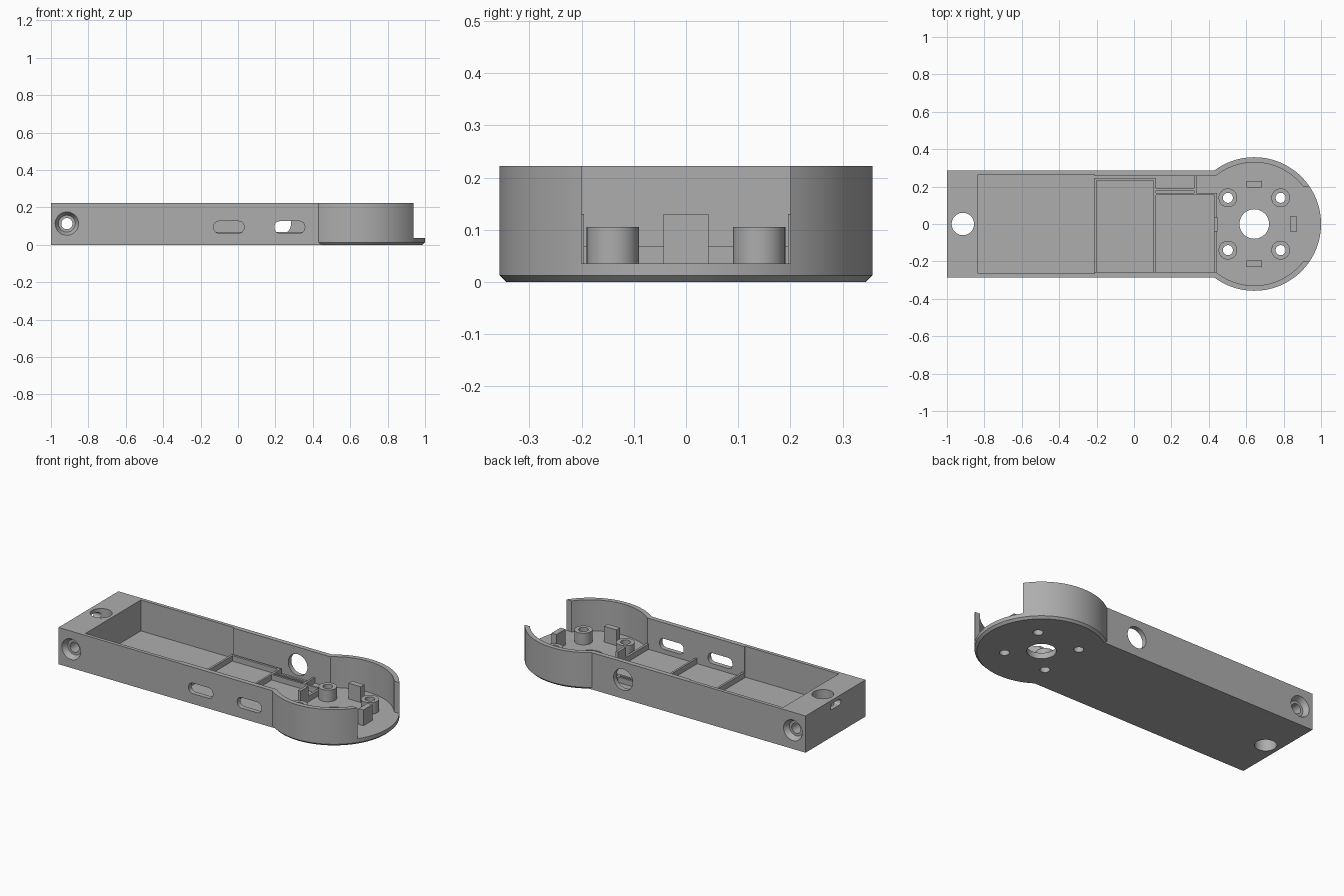
import bpy, bmesh, math
from mathutils import Matrix

cube = bpy.data.objects.get("Cube")
if cube:
    bpy.data.objects.remove(cube, do_unlink=True)

mat = bpy.data.materials.new("plain_grey")
mat.use_nodes = True
GREY = (0.42, 0.42, 0.42, 1)
mat.diffuse_color = GREY
mat.node_tree.nodes["Principled BSDF"].inputs["Base Color"].default_value = GREY


def finish(name, bm):
    bmesh.ops.recalc_face_normals(bm, faces=bm.faces)
    me = bpy.data.meshes.new(name)
    bm.to_mesh(me)
    bm.free()
    me.materials.append(mat)
    ob = bpy.data.objects.new(name, me)
    bpy.context.collection.objects.link(ob)
    return ob


def box(name, x, y, z, round_axis=None, radius=0.0):
    """Box from three (low, high) ranges; edges along round_axis may be rounded."""
    bm = bmesh.new()
    size = [b - a for a, b in (x, y, z)]
    mid = [(a + b) / 2 for a, b in (x, y, z)]
    bmesh.ops.create_cube(bm, size=1, matrix=Matrix.Translation(mid) @ Matrix.Diagonal((*size, 1)))
    if round_axis is not None:
        edges = [e for e in bm.edges
                 if abs((e.verts[0].co - e.verts[1].co)[round_axis]) > size[round_axis] * 0.9]
        bmesh.ops.bevel(bm, geom=edges, offset=radius, segments=6, affect='EDGES', profile=0.5)
    return finish(name, bm)


def cyl(name, loc, r, depth, r2=None, along_y=False, sides=48, chamfer=0.0):
    """Cylinder or cone centred on loc; r is the low end, r2 the high end."""
    bm = bmesh.new()
    m = Matrix.Translation(loc)
    if along_y:
        m = m @ Matrix.Rotation(-math.pi / 2, 4, 'X')
    bmesh.ops.create_cone(bm, cap_ends=True, segments=sides, radius1=r,
                          radius2=r if r2 is None else r2, depth=depth, matrix=m)
    if chamfer:
        low = min(v.co.z for v in bm.verts)
        edges = [e for e in bm.edges if all(v.co.z < low + 1e-4 for v in e.verts)]
        bmesh.ops.bevel(bm, geom=edges, offset=chamfer, segments=1, affect='EDGES')
    return finish(name, bm)


def combine(ob, tool, op='DIFFERENCE'):
    mod = ob.modifiers.new(op, 'BOOLEAN')
    mod.operation, mod.solver, mod.object = op, 'EXACT', tool
    bpy.context.view_layer.objects.active = ob
    bpy.ops.object.modifier_apply(modifier=mod.name)
    bpy.data.objects.remove(tool, do_unlink=True)


H, FLOOR, CX = 0.222, 0.035, 0.643
R_OUT, R_IN = 0.357, 0.329

# Outer shell: straight body joined to a round head with a chamfered foot
shell = box("shell", (-1, 0.55), (-0.286, 0.286), (0, H))
combine(shell, cyl("head", (CX, 0, H / 2), R_OUT, H, sides=128, chamfer=0.0125), 'UNION')

# Hollow interior and open end
combine(shell, box("cut", (-0.835, -0.21), (-0.265, 0.265), (FLOOR, 0.4)))
combine(shell, box("cut", (-0.22, 0.6), (-0.257, 0.257), (FLOOR, 0.4)))
combine(shell, cyl("cut", (CX, 0, FLOOR + 0.2), R_IN, 0.4, sides=128))
combine(shell, box("cut", (0.75, 1.1), (-0.2, 0.2), (FLOOR, 0.4)))

# Holes through the floor and end block
combine(shell, cyl("cut", (CX, 0, 0), 0.079, 0.2))
combine(shell, cyl("cut", (-0.915, 0, 0.1), 0.06, 0.6))

# Cross bolt hole, countersunk on both sides
BOLT_Z = 0.113
combine(shell, cyl("cut", (-0.915, 0, BOLT_Z), 0.03, 1, along_y=True))
for s in (-1, 1):
    r_low, r_high = (0.063, 0.045) if s < 0 else (0.045, 0.063)
    combine(shell, cyl("cut", (-0.915, s * 0.271, BOLT_Z), r_low, 0.032, r_high, along_y=True))

# Slot in the end face, two slots in the front wall, round port in the back wall
combine(shell, box("cut", (-1.1, -0.93), (-0.05, 0.05), (0.165, 0.2), 0, 0.016))
for x in (-0.13, 0.195):
    combine(shell, box("cut", (x, x + 0.162), (-0.4, -0.2), (0.062, 0.126), 1, 0.028))
combine(shell, cyl("cut", (0.22, 0.3, 0.115), 0.064, 0.2, along_y=True))

# Standoffs with screw holes that continue through the floor
standoffs = []
for sx in (-1, 1):
    for sy in (-1, 1):
        x, y = CX + sx * 0.141, sy * 0.14
        ob = cyl("standoff", (x, y, 0.0675), 0.05, 0.075)
        for target in (ob, shell):
            combine(target, cyl("cut", (x, y, 0.05), 0.027, 0.3, sides=32))
        standoffs.append(ob)

# Locating posts around the head
LOW = FLOOR - 0.005
for name, sy in (("front_post", -1), ("back_post", 1)):
    lo, hi = sorted((sy * 0.195, sy * 0.23))
    box(name, (CX - 0.041, CX + 0.041), (lo, hi), (LOW, 0.13))
box("end_post", (0.836, 0.869), (-0.043, 0.043), (LOW, 0.13))
box("neck_post", (0.429, 0.446), (-0.04, 0.035), (LOW, 0.13))

# Low ribs that frame the circuit bays
RIB = 0.068
box("left_bay_rib", (-0.213, -0.2), (-0.259, 0.245), (LOW, RIB))
box("middle_rib", (0.105, 0.117), (-0.259, 0.245), (LOW, RIB))
box("neck_rib", (0.43, 0.444), (-0.259, 0.166), (LOW, RIB))
box("bay_back_rib", (-0.213, 0.117), (0.232, 0.246), (LOW, RIB))
box("neck_back_rib", (0.105, 0.444), (0.155, 0.167), (LOW, RIB))
box("port_clip", (0.115, 0.325), (0.178, 0.19), (LOW, RIB))
box("port_clip_end", (0.322, 0.334), (0.167, 0.259), (LOW, RIB))

# Smooth the round surfaces, keep the edges sharp
bpy.ops.object.select_all(action='DESELECT')
for ob in [shell] + standoffs:
    ob.select_set(True)
bpy.context.view_layer.objects.active = shell
bpy.ops.object.shade_smooth_by_angle(angle=math.radians(30))
